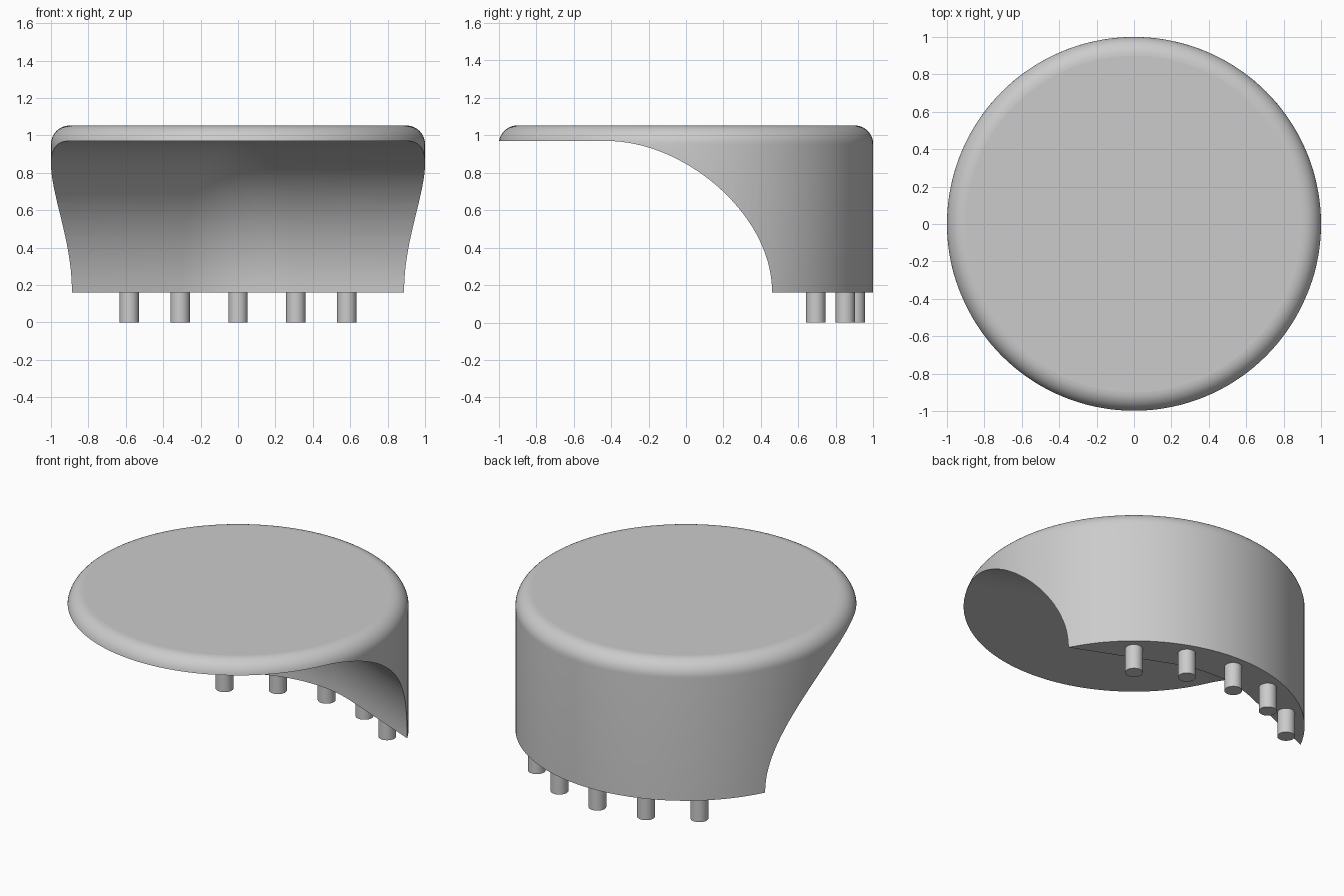
import bpy
import bmesh
import math
from mathutils import Vector

if "Cube" in bpy.data.objects:
    bpy.data.objects.remove(bpy.data.objects["Cube"], do_unlink=True)

BASE, UNDERSIDE, TOP = 0.16, 0.97, 1.053
FILLET = 0.1
SCOOP_RADIUS = UNDERSIDE - BASE
SCOOP_Y = -0.049                 # bend of the scoop's axis
SPLAY = math.radians(22.5)       # how far each side of the scoop swings forward

# One plain grey for every part
grey = bpy.data.materials.new("light_grey")
grey.use_nodes = True
colour = (0.6, 0.6, 0.6, 1)
grey.diffuse_color = colour
grey.node_tree.nodes["Principled BSDF"].inputs["Base Color"].default_value = colour


def cylinder(name, radius, bottom, top, x=0, y=0, sides=32):
    bpy.ops.mesh.primitive_cylinder_add(
        vertices=sides, radius=radius, depth=top - bottom,
        location=(x, y, (top + bottom) / 2))
    obj = bpy.context.object
    obj.name = obj.data.name = name
    obj.data.materials.append(grey)
    return obj


def smooth(obj):
    bpy.ops.object.select_all(action="DESELECT")
    obj.select_set(True)
    bpy.context.view_layer.objects.active = obj
    bpy.ops.object.shade_smooth_by_angle(angle=math.radians(30))
    # Level faces stay perfectly flat
    for face in obj.data.polygons:
        if abs(face.normal.z) > 0.9999:
            face.use_smooth = False


def scoop_section(bm, centre, angle, front):
    """Quarter-round section facing back, closed off at the front."""
    out = Vector((math.sin(angle), math.cos(angle), 0))
    points = [front + Vector((0, 0, UNDERSIDE))]
    for i in range(33):
        a = math.pi / 2 * i / 32
        points.append(centre + out * SCOOP_RADIUS * math.sin(a)
                      + Vector((0, 0, BASE + SCOOP_RADIUS * math.cos(a))))
    points += [centre + out * SCOOP_RADIUS, front]
    return [bm.verts.new(p) for p in points]


# Round body with a filleted top rim
body = cylinder("body", 1, BASE, TOP, sides=144)
bm = bmesh.new()
bm.from_mesh(body.data)
rim = [e for e in bm.edges if all(v.co.z > 0 for v in e.verts)]
bmesh.ops.bevel(bm, geom=rim, offset=FILLET, segments=10, profile=0.5,
                affect="EDGES")
bm.to_mesh(body.data)
bm.free()

# Scoop cutter: two splayed quarter-round troughs joined by a round bend
bm = bmesh.new()
bend = Vector((0, SCOOP_Y, 0))
ends = []
for side in (-1, 1):
    centre = bend + Vector((side, -math.tan(SPLAY), 0)) * 1.5
    out = Vector((side * math.sin(SPLAY), math.cos(SPLAY), 0))
    ends.append(scoop_section(bm, centre, side * SPLAY, centre - out * 1.2))
middle = [scoop_section(bm, bend, SPLAY * (i / 8 - 1), Vector((0, -1.9, 0)))
          for i in range(17)]
sections = [ends[0], *middle, ends[1]]
for a, b in zip(sections, sections[1:]):
    for i in range(len(a)):
        j = (i + 1) % len(a)
        bm.faces.new((a[i], a[j], b[j], b[i]))
for end in ends:
    bm.faces.new(end)
bmesh.ops.remove_doubles(bm, verts=bm.verts, dist=0.0001)
bmesh.ops.recalc_face_normals(bm, faces=bm.faces)
mesh = bpy.data.meshes.new("scoop_cutter")
bm.to_mesh(mesh)
bm.free()
mesh.materials.append(grey)
cutter = bpy.data.objects.new("scoop_cutter", mesh)
cutter.hide_render = True
bpy.context.collection.objects.link(cutter)

scoop = body.modifiers.new("scoop", "BOOLEAN")
scoop.operation = "DIFFERENCE"
scoop.solver = "EXACT"
scoop.object = cutter
bpy.context.view_layer.objects.active = body
bpy.ops.object.modifier_apply(modifier=scoop.name)
bpy.data.objects.remove(cutter, do_unlink=True)
smooth(body)

# Arc of five pegs beneath the rear wall
for i in range(5):
    angle = math.radians(20 * (i - 2))
    peg = cylinder(f"peg_{i + 1}", 0.052, 0, BASE + 0.02,
                   0.905 * math.sin(angle), 0.905 * math.cos(angle))
    smooth(peg)
